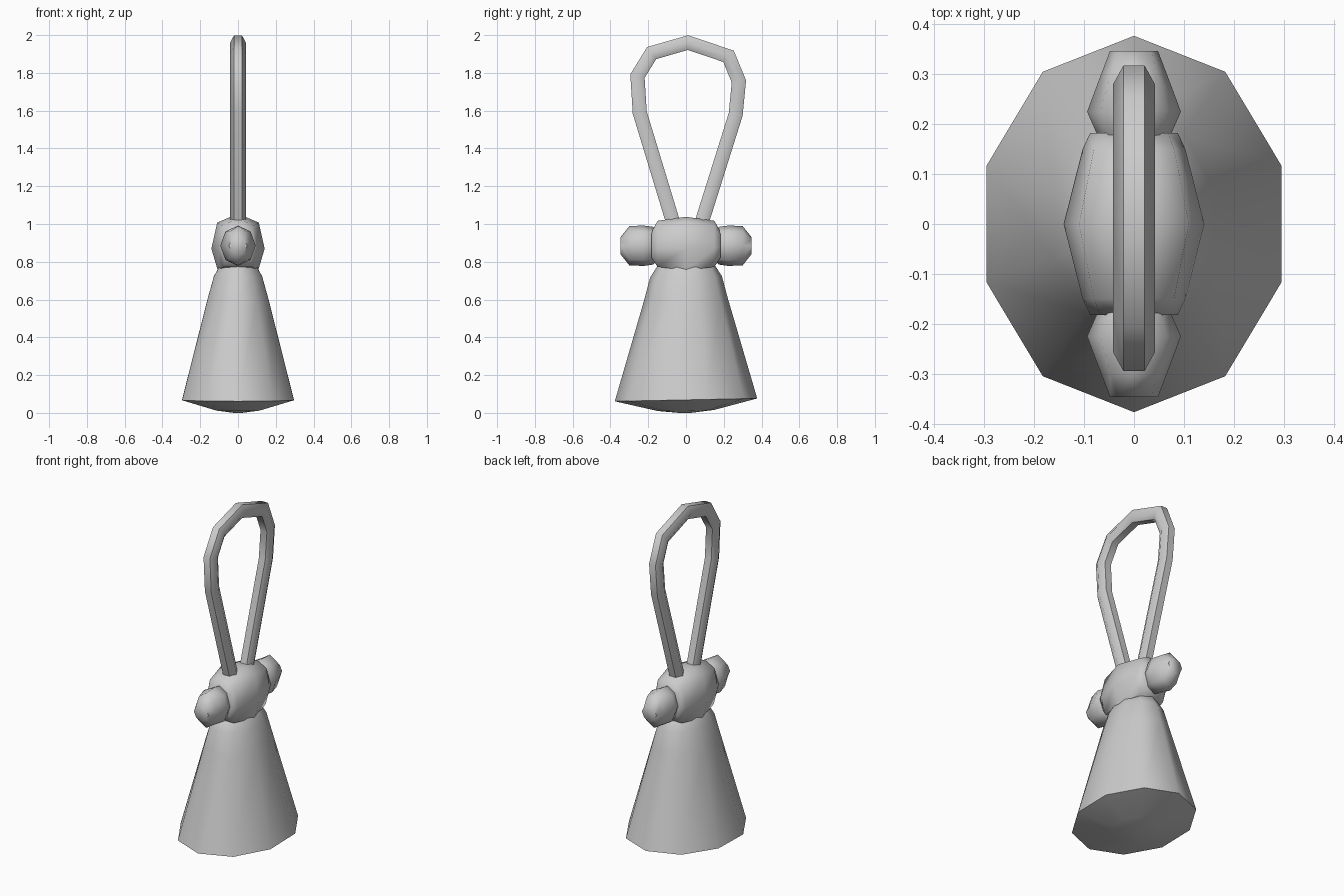
import bpy, bmesh, math
from mathutils import Vector

if "Cube" in bpy.data.objects:
    bpy.data.objects.remove(bpy.data.objects["Cube"])


def loft(name, rings, smooth_angle=60):
    """Skin a list of equal-length point rings and cap both ends."""
    bm = bmesh.new()
    loops = [[bm.verts.new(p) for p in ring] for ring in rings]
    n = len(loops[0])
    for a, b in zip(loops, loops[1:]):
        for i in range(n):
            j = (i + 1) % n
            bm.faces.new((a[i], a[j], b[j], b[i]))
    bm.faces.new(loops[0][::-1])
    bm.faces.new(loops[-1])
    bmesh.ops.recalc_face_normals(bm, faces=bm.faces[:])
    mesh = bpy.data.meshes.new(name)
    bm.to_mesh(mesh)
    bm.free()
    obj = bpy.data.objects.new(name, mesh)
    bpy.context.collection.objects.link(obj)
    bpy.ops.object.select_all(action='DESELECT')
    obj.select_set(True)
    bpy.context.view_layer.objects.active = obj
    bpy.ops.object.shade_smooth_by_angle(angle=math.radians(smooth_angle))
    return obj


def polygon(n, start=0.0):
    return [(math.cos(start + math.tau * i / n), math.sin(start + math.tau * i / n))
            for i in range(n)]


# Tassel skirt: ten-sided flared body with a shallow convex underside
skirt_profile = [  # rx, ry, z
    (0.02, 0.03, 0.0), (0.12, 0.15, 0.013), (0.311, 0.377, 0.069),
    (0.170, 0.222, 0.60), (0.135, 0.190, 0.72), (0.105, 0.155, 0.775),
    (0.07, 0.10, 0.82)]
deca = polygon(10, math.pi / 2)
loft("tassel_skirt", [[(c * rx, s * ry, z + 0.02 * s * ry) for c, s in deca]
                      for rx, ry, z in skirt_profile])

# Central knot: faceted cross-section lofted along y
MID_Z = 0.885
knot_section = [(1, -0.1), (0.78, 0.8), (0.28, 1), (-0.28, 1),
                (-0.78, 0.8), (-1, -0.1), (-0.76, -0.85), (0.76, -0.85)]
knot_profile = [(-0.182, 0.088, 0.075), (-0.15, 0.103, 0.132), (0, 0.141, 0.153),
                (0.15, 0.103, 0.132), (0.182, 0.088, 0.075)]
loft("center_knot", [[(u * rx, y, MID_Z + v * rz) for u, v in knot_section]
                     for y, rx, rz in knot_profile])

# Side knots, one at each end
ball_profile = [(0.13, 0.035, 0.06), (0.175, 0.072, 0.1), (0.225, 0.094, 0.107),
                (0.30, 0.066, 0.104), (0.347, 0.048, 0.045)]
octa = polygon(8)
for side, label in ((-1, "front"), (1, "back")):
    loft(label + "_side_knot",
         [[(c * rx, side * y, MID_Z + s * rz) for c, s in octa]
          for y, rx, rz in ball_profile])

# Hanging loop: hexagonal cord swept with mitred bends in the yz plane
path = [Vector(p) for p in (
    (-0.05, 0.94), (-0.075, 1.03), (-0.245, 1.59), (-0.257, 1.783), (-0.182, 1.905),
    (0.01, 1.96), (0.225, 1.888), (0.28, 1.755), (0.263, 1.58), (0.09, 1.03),
    (0.065, 0.94))]
hexa = polygon(6)
cord = []
for i, p in enumerate(path):
    d0 = (p - path[max(i - 1, 0)]).normalized() if i else (path[1] - p).normalized()
    d1 = (path[i + 1] - p).normalized() if i + 1 < len(path) else d0
    t = (d0 + d1).normalized()
    normal = Vector((-t.y, t.x)) / max(t.dot(d1), 0.5)
    ring = []
    for c, s in hexa:
        q = p + normal * (0.043 * s)
        ring.append((0.042 * c, q.x, q.y))
    cord.append(ring)
loft("hanging_loop", cord)
